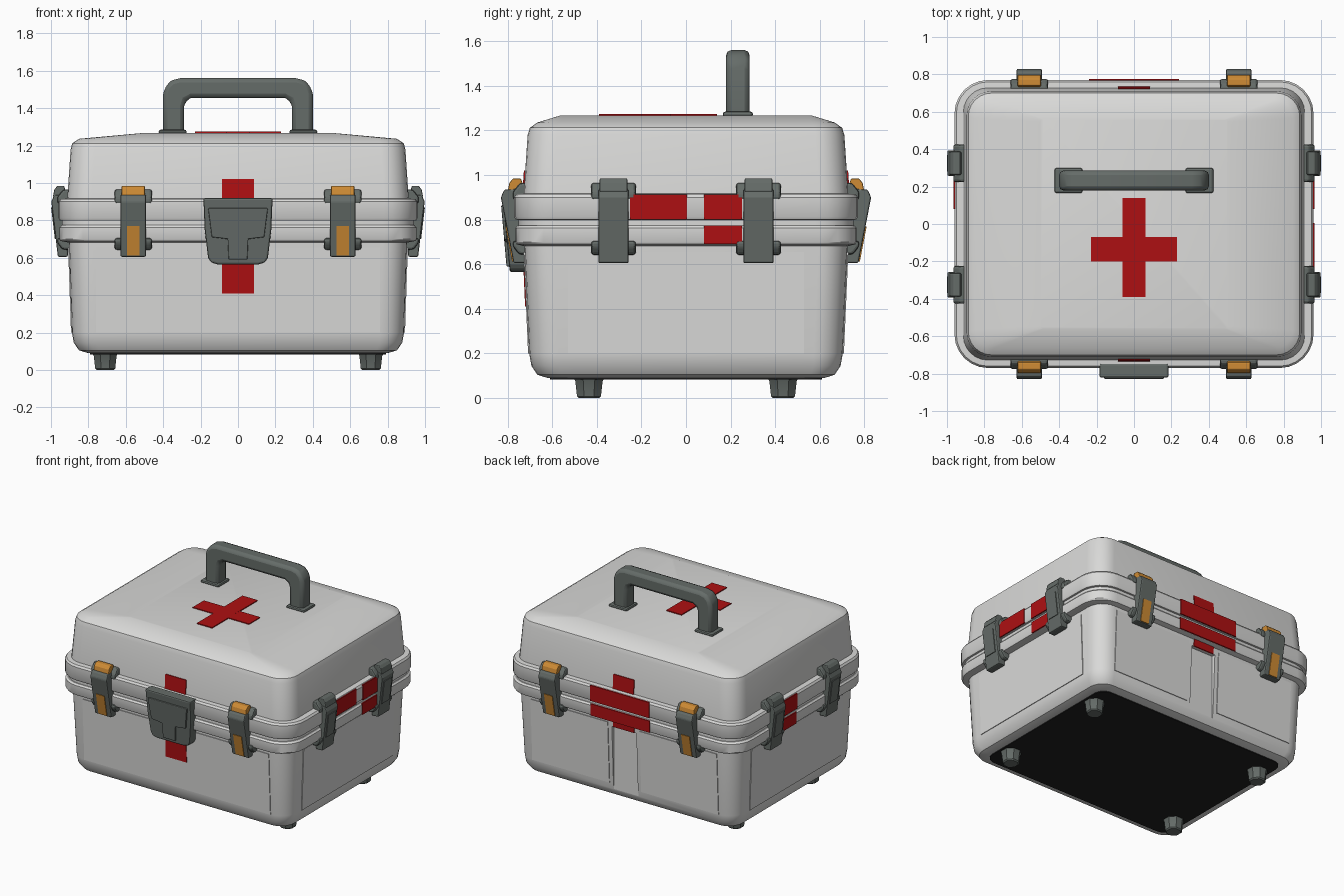
import bpy, bmesh, math
from mathutils import Matrix, Vector

cube = bpy.data.objects.get("Cube")
if cube:
    bpy.data.objects.remove(cube, do_unlink=True)


def material(name, r, g, b):
    m = bpy.data.materials.new(name)
    m.use_nodes = True
    m.diffuse_color = (r, g, b, 1)
    m.node_tree.nodes["Principled BSDF"].inputs["Base Color"].default_value = (r, g, b, 1)
    return m


WHITE = material("shell white", 0.70, 0.70, 0.69)
GREY = material("hardware grey", 0.13, 0.15, 0.14)
RED = material("cross red", 0.42, 0.005, 0.006)
ORANGE = material("latch orange", 0.62, 0.26, 0.035)
BLACK = material("base black", 0.014, 0.014, 0.014)

FRONT, BACK, RIGHT, LEFT = 0, math.pi, math.pi / 2, -math.pi / 2


def loft(name, rings, mat, bevel=0.0, smooth=True):
    """Skin a stack of equal-length point rings and cap both ends."""
    bm = bmesh.new()
    loops = [[bm.verts.new(p) for p in ring] for ring in rings]
    n = len(loops[0])
    for a, b in zip(loops, loops[1:]):
        for i in range(n):
            j = (i + 1) % n
            bm.faces.new((a[i], a[j], b[j], b[i]))
    bm.faces.new(loops[0][::-1])
    bm.faces.new(loops[-1])
    bmesh.ops.recalc_face_normals(bm, faces=bm.faces)
    me = bpy.data.meshes.new(name)
    bm.to_mesh(me)
    bm.free()
    me.materials.append(mat)
    ob = bpy.data.objects.new(name, me)
    bpy.context.collection.objects.link(ob)
    bpy.ops.object.select_all(action="DESELECT")
    ob.select_set(True)
    bpy.context.view_layer.objects.active = ob
    if smooth:
        bpy.ops.object.shade_smooth_by_angle(angle=math.radians(32))
    if bevel:
        mod = ob.modifiers.new("bevel", "BEVEL")
        mod.width = bevel
        mod.segments = 2
        mod.limit_method = "ANGLE"
    return ob


def rounded(hx, hy, r, z, seg=6):
    """Rounded rectangle ring."""
    pts = []
    for k, (sx, sy) in enumerate(((1, 1), (-1, 1), (-1, -1), (1, -1))):
        for i in range(seg + 1):
            t = (k + i / seg) * math.pi / 2
            pts.append((sx * (hx - r) + r * math.cos(t), sy * (hy - r) + r * math.sin(t), z))
    return pts


def shell(name, rows, mat):
    return loft(name, [rounded(*row) for row in rows], mat)


def on_side(side, u, out, z):
    """Point on a side of the case: u along it, out from the centre."""
    return Matrix.Rotation(side, 3, "Z") @ Vector((u, -out, z))


def extrude(name, side, u0, u1, profile, mat, bevel=0.0):
    """Extrude an (out, z) profile along one side."""
    return loft(name, [[on_side(side, u, o, z) for o, z in profile] for u in (u0, u1)],
                mat, bevel, False)


def plate(name, side, u0, u1, z0, z1, surface, mat, lift=0.005):
    """Thin plate that follows a wall given as surface(z)."""
    a, b = surface(z0), surface(z1)
    return extrude(name, side, u0, u1,
                   [(a - 0.004, z0), (a + lift, z0), (b + lift, z1), (b - 0.004, z1)], mat)


def box(name, x0, x1, y0, y1, z0, z1, mat, bevel=0.0):
    return extrude(name, FRONT, x0, x1, [(-y0, z0), (-y1, z0), (-y1, z1), (-y0, z1)], mat, bevel)


def line(a, za, b, zb):
    return lambda z: a + (b - a) * (z - za) / (zb - za)


body_end = line(0.888, 0.2, 0.905, 0.7)
body_long = line(0.703, 0.2, 0.725, 0.7)
lid_long = line(0.73, 0.90, 0.71, 1.19)

# Lower body with a shallow channel cut down the back
body = shell("lower_body", [
    (0.80, 0.62, 0.08, 0.09), (0.85, 0.667, 0.11, 0.105), (0.878, 0.693, 0.12, 0.145),
    (0.888, 0.703, 0.13, 0.20), (0.905, 0.725, 0.13, 0.70)], WHITE)
cutter = box("channel_cutter", -0.1, 0.1, 0.695, 0.85, 0.05, 0.63, WHITE)
cutter.hide_render = True
cut = body.modifiers.new("channel", "BOOLEAN")
cut.object = cutter
cut.solver = "EXACT"
bpy.context.view_layer.objects.active = body
bpy.ops.object.modifier_apply(modifier=cut.name)
bpy.data.objects.remove(cutter, do_unlink=True)
shell("bottom_plate", [(0.79, 0.61, 0.08, 0.084), (0.79, 0.61, 0.08, 0.092)], BLACK)

# Faint raised wall panels
plate("front_panel", FRONT, -0.76, 0.76, 0.2, 0.655, body_long, WHITE)
for s in (-1, 1):
    plate("back_panel", BACK, min(s * 0.13, s * 0.76), max(s * 0.13, s * 0.76),
          0.2, 0.655, body_long, WHITE)
for side in (RIGHT, LEFT):
    plate("end_panel", side, -0.53, 0.53, 0.2, 0.655, body_end, WHITE)

# Lid, sloping up to a flat middle
shell("lid", [
    (0.915, 0.73, 0.13, 0.88), (0.895, 0.71, 0.13, 1.18), (0.886, 0.70, 0.125, 1.212),
    (0.85, 0.665, 0.10, 1.236), (0.5, 0.56, 0.015, 1.268)], WHITE)

# Rims that meet at the seam
shell("lower_rim", [
    (0.90, 0.72, 0.15, 0.68), (0.95, 0.76, 0.17, 0.69), (0.955, 0.765, 0.17, 0.70),
    (0.955, 0.765, 0.17, 0.762), (0.945, 0.755, 0.17, 0.774), (0.92, 0.73, 0.16, 0.776)], WHITE)
shell("seam_strip", [(0.94, 0.75, 0.17, 0.77), (0.94, 0.75, 0.17, 0.81)], WHITE)
shell("upper_rim", [
    (0.92, 0.73, 0.16, 0.798), (0.953, 0.763, 0.17, 0.80), (0.96, 0.77, 0.18, 0.812),
    (0.96, 0.77, 0.18, 0.90), (0.95, 0.76, 0.17, 0.914), (0.90, 0.72, 0.15, 0.918)], WHITE)

# Feet
for x in (-0.71, 0.71):
    for y in (-0.435, 0.435):
        loft("foot", [[(x + r * math.cos(a), y + r * math.sin(a), z)
                       for a in [math.pi / 4 * (i + 0.5) for i in range(8)]]
                      for r, z in ((0.05, 0), (0.058, 0.008), (0.066, 0.075), (0.08, 0.10))], GREY)

# Carrying handle: outline of one half, mirrored
half = [(0.40, 1.26), (0.40, 1.475), (0.387, 1.518), (0.355, 1.548), (0.31, 1.56)]
inner = [(0.25, 1.455), (0.278, 1.44), (0.288, 1.41), (0.288, 1.26)]
mirror = lambda pts: [(-x, z) for x, z in reversed(pts)]
outline = half + mirror(half) + [(-x, z) for x, z in reversed(inner)] + inner
loft("handle", [[(x, y, z) for x, z in outline] for y in (0.18, 0.285)], GREY, 0.022)
for x in (-0.35, 0.35):
    box("handle_base", x - 0.075, x + 0.075, 0.165, 0.30, 1.26, 1.285, GREY, 0.012)


# Latches: base blocks, a leaning lever and a hook on top
def latch(side, u, rim, reach, orange):
    base = [(rim - 0.07, 0.64), (rim - 0.02, 0.645), (rim + 0.006, 0.68),
            (rim + 0.006, 0.705), (rim - 0.07, 0.705)]
    extrude("latch_lower_base", side, u - 0.1, u + 0.1, base, GREY, 0.012)
    top = [(rim - 0.07, 0.89), (rim + 0.006, 0.89), (rim + 0.006, 0.925),
           (rim - 0.025, 0.965), (rim - 0.07, 0.965)]
    extrude("latch_upper_base", side, u - 0.1, u + 0.1, top, GREY, 0.012)
    face = line(rim + 0.003, 0.605, rim + reach, 0.90)
    lever = [(rim - 0.05, 0.605), (face(0.605), 0.605), (face(0.90), 0.90),
             (rim + reach - 0.015, 0.935), (rim - 0.05, 0.94)]
    extrude("latch_lever", side, u - 0.068, u + 0.068, lever, GREY, 0.008)
    hook = [(rim - 0.05, 0.925), (rim + 0.03, 0.925), (rim + 0.022, 0.965),
            (rim + 0.005, 0.985), (rim - 0.03, 0.985)]
    extrude("latch_hook", side, u - 0.062, u + 0.062, hook, ORANGE if orange else GREY, 0.006)
    if orange:
        plate("latch_strip", side, u - 0.034, u + 0.034, 0.612, 0.77, face, ORANGE)
    else:
        plate("latch_ridge", side, u - 0.045, u + 0.045, 0.70, 0.87, face, GREY)


for side in (FRONT, BACK):
    for u in (-0.56, 0.56):
        latch(side, u, 0.77, 0.06, True)
for side in (RIGHT, LEFT):
    for u in (-0.325, 0.325):
        latch(side, u, 0.96, 0.038, False)

# Front hasp with a raised T-shaped face
hasp_face = line(0.79, 0.56, 0.82, 0.90)


def hasp_slab(name, pts, low, high, bevel):
    pts = pts + mirror(pts)
    loft(name, [[on_side(FRONT, u, hasp_face(z) + d, z) for u, z in pts]
                for d in (low, high)], GREY, bevel, False)


hasp_slab("hasp", [(0.11, 0.565), (0.145, 0.575), (0.16, 0.60), (0.178, 0.75), (0.185, 0.92)],
          -0.075, 0.0, 0.01)
hasp_slab("hasp_raised_face", [(0.05, 0.59), (0.055, 0.70), (0.14, 0.71), (0.16, 0.865)],
          -0.005, 0.012, 0.005)

# Top cross
box("top_cross_bar", -0.23, 0.23, -0.20, -0.07, 1.266, 1.274, RED)
box("top_cross_post", -0.062, 0.062, -0.39, 0.14, 1.266, 1.2745, RED)

# Painted crosses and stripes around the sides
upper_end, lower_end = (lambda z: 0.96), (lambda z: 0.955)
upper_long, lower_long = (lambda z: 0.77), (lambda z: 0.765)
plate("front_cross_top", FRONT, -0.085, 0.085, 0.91, 1.02, lid_long, RED)
plate("front_cross_bottom", FRONT, -0.085, 0.085, 0.41, 0.69, body_long, RED, 0.009)
plate("back_cross_top", BACK, -0.085, 0.085, 0.91, 1.02, lid_long, RED)
plate("back_cross_bottom", BACK, -0.085, 0.085, 0.63, 0.69, body_long, RED)
plate("back_cross_upper_bar", BACK, -0.24, 0.24, 0.80, 0.915, upper_long, RED)
plate("back_cross_lower_bar", BACK, -0.24, 0.24, 0.69, 0.776, lower_long, RED)
plate("right_stripe_front", RIGHT, -0.25, 0.005, 0.80, 0.912, upper_end, RED)
for side, u0, u1 in ((RIGHT, 0.08, 0.25), (LEFT, -0.25, -0.08)):
    plate("stripe_upper", side, u0, u1, 0.80, 0.912, upper_end, RED)
    plate("stripe_lower", side, u0, u1, 0.69, 0.774, lower_end, RED)
